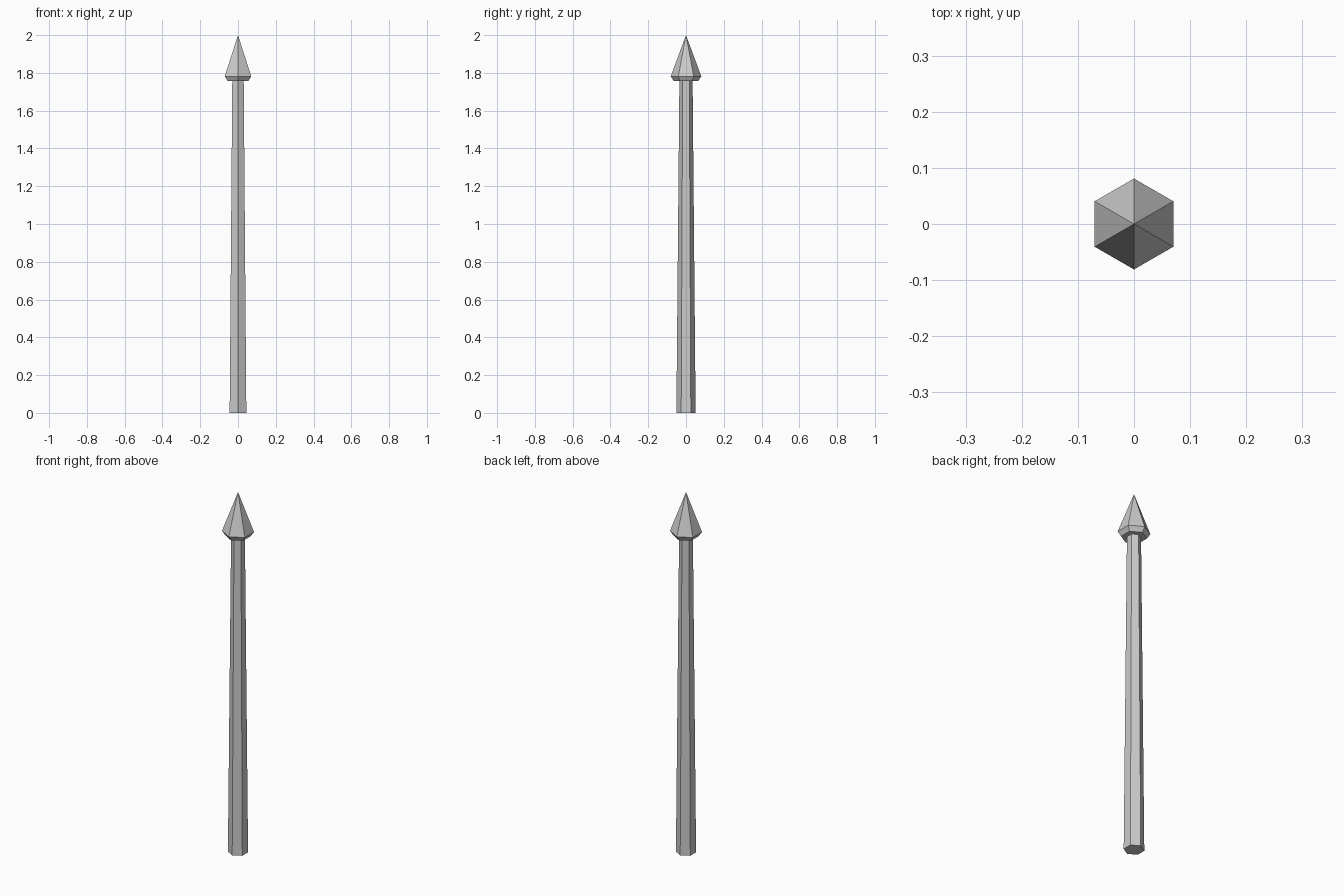
import bpy, bmesh, math

if "Cube" in bpy.data.objects:
    bpy.data.objects.remove(bpy.data.objects["Cube"])

SIDES = 6


def hex_solid(name, profile):
    """Closed six-sided solid from (radius, z) rings; radius 0 makes a point."""
    bm = bmesh.new()
    rings = []
    for r, z in profile:
        if r == 0:
            rings.append([bm.verts.new((0, 0, z))] * SIDES)
        else:
            angles = [math.pi / 2 + i * math.tau / SIDES for i in range(SIDES)]
            rings.append([bm.verts.new((r * math.cos(a), r * math.sin(a), z)) for a in angles])
    for low, high in zip(rings, rings[1:]):
        for i in range(SIDES):
            j = (i + 1) % SIDES
            bm.faces.new(dict.fromkeys((low[i], low[j], high[j], high[i])))
    for ring in (rings[0], rings[-1]):
        if len(set(ring)) > 1:
            bm.faces.new(ring)
    bmesh.ops.recalc_face_normals(bm, faces=bm.faces[:])
    mesh = bpy.data.meshes.new(name)
    bm.to_mesh(mesh)
    bm.free()
    obj = bpy.data.objects.new(name, mesh)
    bpy.context.collection.objects.link(obj)
    return obj


# Tapered post
hex_solid("post_shaft", [(0.051, 0), (0.035, 1.757)])

# Pointed finial with bevelled underside
hex_solid("spear_finial", [(0.064, 1.757), (0.081, 1.782), (0, 2.0)])
